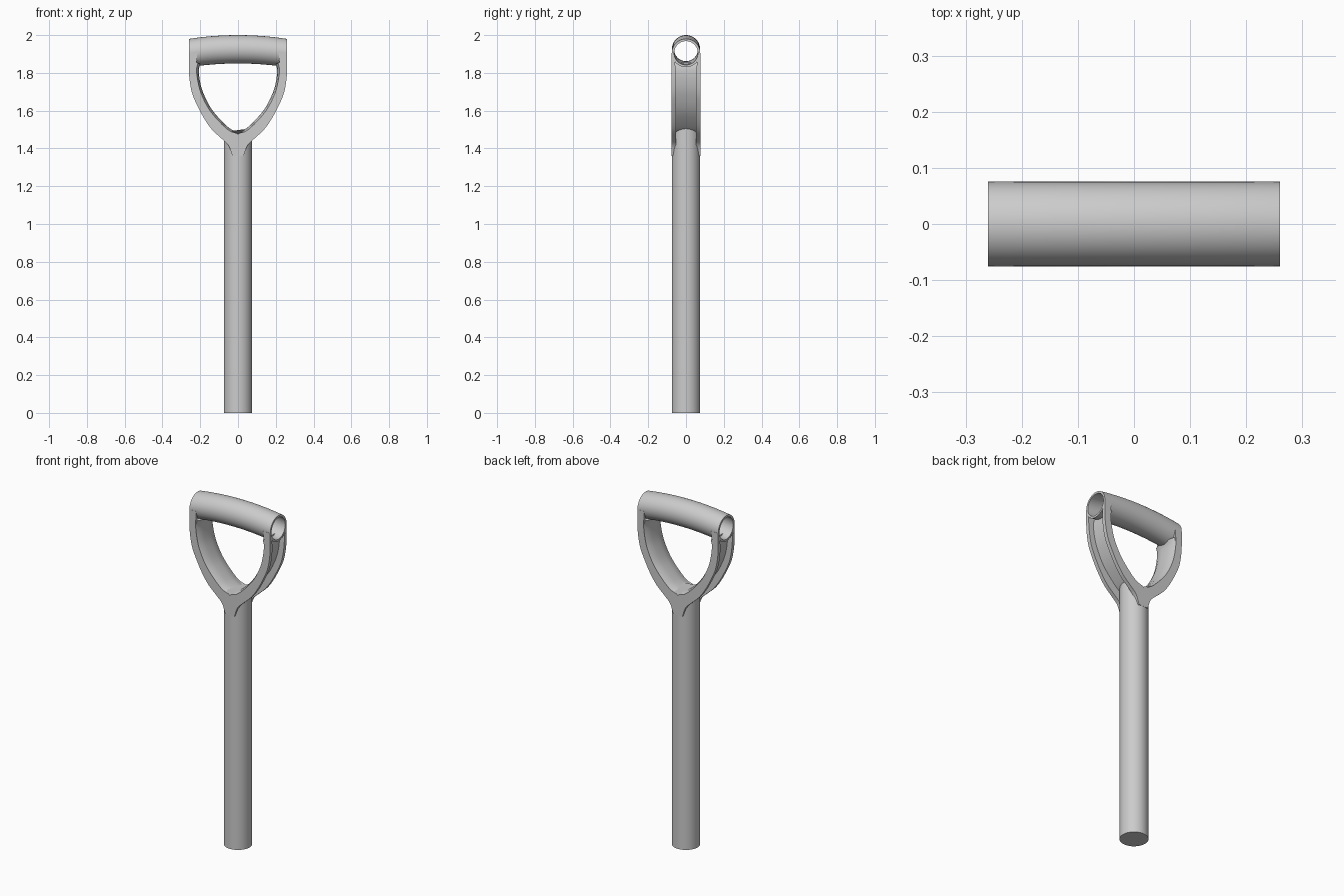
import bpy, bmesh, math
from mathutils import Vector

if "Cube" in bpy.data.objects:
    bpy.data.objects.remove(bpy.data.objects["Cube"])


def finish(name, bm):
    bmesh.ops.recalc_face_normals(bm, faces=bm.faces[:])
    me = bpy.data.meshes.new(name)
    bm.to_mesh(me)
    bm.free()
    ob = bpy.data.objects.new(name, me)
    bpy.context.collection.objects.link(ob)
    bpy.ops.object.select_all(action='DESELECT')
    ob.select_set(True)
    bpy.context.view_layer.objects.active = ob
    bpy.ops.object.shade_smooth_by_angle(angle=math.radians(35))
    return ob


def loft(sections, wrap=False, caps=True):
    bm = bmesh.new()
    rings = [[bm.verts.new(p) for p in s] for s in sections]
    n = len(rings[0])
    pairs = list(zip(rings, rings[1:])) + ([(rings[-1], rings[0])] if wrap else [])
    for a, b in pairs:
        for i in range(n):
            j = (i + 1) % n
            bm.faces.new((a[i], a[j], b[j], b[i]))
    if caps and not wrap:
        bm.faces.new(rings[0])
        bm.faces.new(rings[-1])
    return bm


def smooth_path(pts, steps=4):
    # Catmull-Rom resampling of tuples of any size
    p = [Vector(q) for q in pts]
    p = [p[0] * 2 - p[1]] + p + [p[-1] * 2 - p[-2]]
    out = []
    for i in range(1, len(p) - 2):
        a, b, c, d = p[i - 1:i + 3]
        for k in range(steps):
            t = k / steps
            out.append(0.5 * (2 * b + (c - a) * t + (2 * a - 5 * b + 4 * c - d) * t * t
                              + (3 * b - a - 3 * c + d) * t ** 3))
    return out + [p[-2]]


def circle(r, n=48):
    return [(r * math.cos(2 * math.pi * i / n), r * math.sin(2 * math.pi * i / n))
            for i in range(n)]


# Shaft, its top cut to a saddle that meets the fork
ring = circle(0.075)
finish("shaft", loft([[(x, y, 0) for x, y in ring],
                      [(x, y, 1.36) for x, y in ring],
                      [(x, y, 1.466 + 0.55 * abs(x)) for x, y in ring]]))

# Hollow bowed grip
xs = [-0.26 + 0.52 * i / 16 for i in range(17)]


def grip_ring(x, r):
    zc = 1.925 - 0.02 * (x / 0.26) ** 2
    return [(x, y, zc + z) for y, z in circle(r)]


finish("grip", loft([grip_ring(x, 0.075) for x in xs]
                    + [grip_ring(x, 0.063) for x in reversed(xs)], wrap=True))

# Web: curved inner band of the D shaped opening
half = [(0.035, 1.502), (0.075, 1.535), (0.14, 1.61), (0.183, 1.695),
        (0.201, 1.76), (0.206, 1.815), (0.198, 1.848)]
path = smooth_path([(-x, z) for x, z in reversed(half)] + [(0, 1.488)] + half)
section = [(-0.074, 0.014), (-0.055, 0.005), (-0.025, 0.001), (0.025, 0.001),
           (0.055, 0.005), (0.074, 0.014), (0.074, 0.022), (-0.074, 0.022)]
web = []
for i, p in enumerate(path):
    t = (path[min(i + 1, len(path) - 1)] - path[max(i - 1, 0)]).normalized()
    nx, nz = t.y, -t.x
    web.append([(p.x + nx * d, y, p.y + nz * d) for y, d in section])
finish("fork_web", loft(web))

# Flanges: flat Y shaped side plates; inner x, z, outer x, z, inside depth
stations = [(0, 1.36, 0.03, 1.36, 0.052), (0, 1.42, 0.05, 1.415, 0.052),
            (0, 1.474, 0.09, 1.455, 0.053), (0.042, 1.492, 0.138, 1.50, 0.054),
            (0.086, 1.528, 0.18, 1.56, 0.054), (0.152, 1.605, 0.222, 1.64, 0.054),
            (0.195, 1.69, 0.245, 1.70, 0.054), (0.214, 1.765, 0.257, 1.77, 0.054),
            (0.22, 1.83, 0.26, 1.83, 0.056), (0.215, 1.905, 0.26, 1.905, 0.065)]
plates = []
for ix, iz, ox, oz, d in smooth_path(stations):
    ix = max(ix, 0)
    plates.append([(ix, -0.0755, iz), (ox, -0.0755, oz), (ox, -d, oz), (ix, -d, iz)])
bm = loft(plates)
bmesh.ops.delete(bm, geom=[f for f in bm.faces if all(v.co.x < 1e-5 for v in f.verts)],
                 context='FACES')
flange = finish("fork_flange", bm)
mirror = flange.modifiers.new("mirror", 'MIRROR')
mirror.use_axis = (True, True, False)
